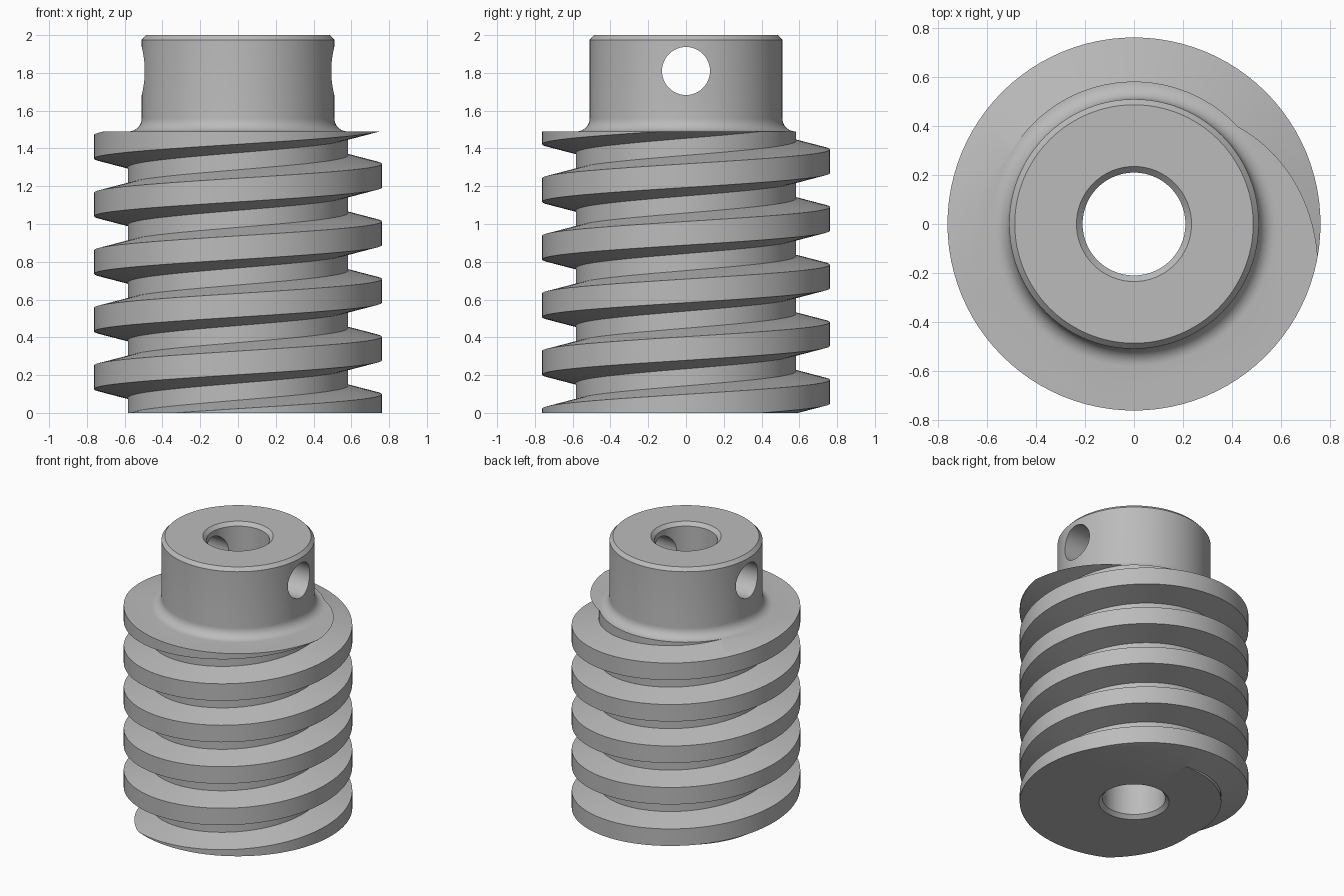
import bpy, bmesh
from math import sin, cos, pi, radians

cube = bpy.data.objects.get("Cube")
if cube:
    bpy.data.objects.remove(cube, do_unlink=True)

SEG = 96                      # segments per turn
PITCH = 0.305
ROOT_R, CREST_R = 0.582, 0.762
ROOT_W, CREST_W = 0.215, 0.125
SHOULDER = 1.49               # top of the threaded part

steel = bpy.data.materials.new("steel_grey")
steel.use_nodes = True
grey = (0.5, 0.5, 0.5, 1)
steel.diffuse_color = grey
steel.node_tree.nodes["Principled BSDF"].inputs["Base Color"].default_value = grey


def make_object(name, bm):
    bmesh.ops.recalc_face_normals(bm, faces=bm.faces[:])
    mesh = bpy.data.meshes.new(name)
    bm.to_mesh(mesh)
    bm.free()
    mesh.materials.append(steel)
    obj = bpy.data.objects.new(name, mesh)
    bpy.context.collection.objects.link(obj)
    return obj


def lathe(name, profile):
    """Closed solid of revolution about z; both profile ends are capped."""
    bm = bmesh.new()
    rings = [[bm.verts.new((r * cos(2 * pi * i / SEG), r * sin(2 * pi * i / SEG), z))
              for i in range(SEG)] for r, z in profile]
    for a, b in zip(rings, rings[1:]):
        for i in range(SEG):
            j = (i + 1) % SEG
            bm.faces.new((a[i], a[j], b[j], b[i]))
    bm.faces.new(rings[0])
    bm.faces.new(rings[-1])
    return make_object(name, bm)


def combine(target, other, operation):
    mod = target.modifiers.new(operation, "BOOLEAN")
    mod.operation = operation
    mod.solver = "EXACT"
    mod.object = other
    bpy.context.view_layer.objects.active = target
    bpy.ops.object.modifier_apply(modifier=mod.name)
    bpy.data.objects.remove(other, do_unlink=True)


# Threaded part: one helical sheet of root, flanks and crest
bm = bmesh.new()
section = [(ROOT_R, -ROOT_W / 2), (CREST_R, -CREST_W / 2),
           (CREST_R, CREST_W / 2), (ROOT_R, ROOT_W / 2)]
steps = []
for i in range(-6 * SEG, 3 * SEG):
    turn = i / SEG
    a = 2 * pi * turn
    centre = 1.256 + PITCH * turn
    steps.append([bm.verts.new((r * cos(a), r * sin(a), centre + dz)) for r, dz in section])
for i, (p, q) in enumerate(zip(steps, steps[1:])):
    for k in range(3):
        bm.faces.new((p[k], q[k], q[k + 1], p[k + 1]))
    if i + 1 + SEG < len(steps):
        bm.faces.new((p[3], q[3], steps[i + 1 + SEG][0], steps[i + SEG][0]))

# Trim both ends flat and cap them
for z, direction in ((0, -1), (SHOULDER, 1)):
    bmesh.ops.bisect_plane(bm, geom=bm.verts[:] + bm.edges[:] + bm.faces[:],
                           plane_co=(0, 0, z), plane_no=(0, 0, direction),
                           clear_outer=True)
bmesh.ops.remove_doubles(bm, verts=bm.verts[:], dist=0.0001)
bmesh.ops.holes_fill(bm, edges=[e for e in bm.edges if e.is_boundary], sides=0)
worm = make_object("worm_gear", bm)

# Collar with a fillet at the foot and a chamfered rim
FILLET, COLLAR_R = 0.07, 0.51
foot = [(COLLAR_R + FILLET * (1 - sin(t)), SHOULDER + FILLET * (1 - cos(t)))
        for t in (pi / 2 * k / 8 for k in range(9))]
collar = lathe("collar", [(0.5, 1.4)] + foot + [(COLLAR_R, 1.975), (0.487, 2)])
combine(worm, collar, "UNION")

# Shaft bore with chamfered mouths
bore = lathe("bore_cutter", [(0.26, -0.025), (0.21, 0.025), (0.21, 1.975), (0.26, 2.025)])
combine(worm, bore, "DIFFERENCE")

# Cross hole for the set screw
bpy.ops.mesh.primitive_cylinder_add(vertices=48, radius=0.127, depth=2,
                                    location=(0, 0, 1.81), rotation=(0, pi / 2, 0))
cross_hole = bpy.context.object
cross_hole.data.materials.append(steel)
combine(worm, cross_hole, "DIFFERENCE")

bpy.ops.object.select_all(action="DESELECT")
worm.select_set(True)
bpy.context.view_layer.objects.active = worm
bpy.ops.object.shade_smooth_by_angle(angle=radians(30))
